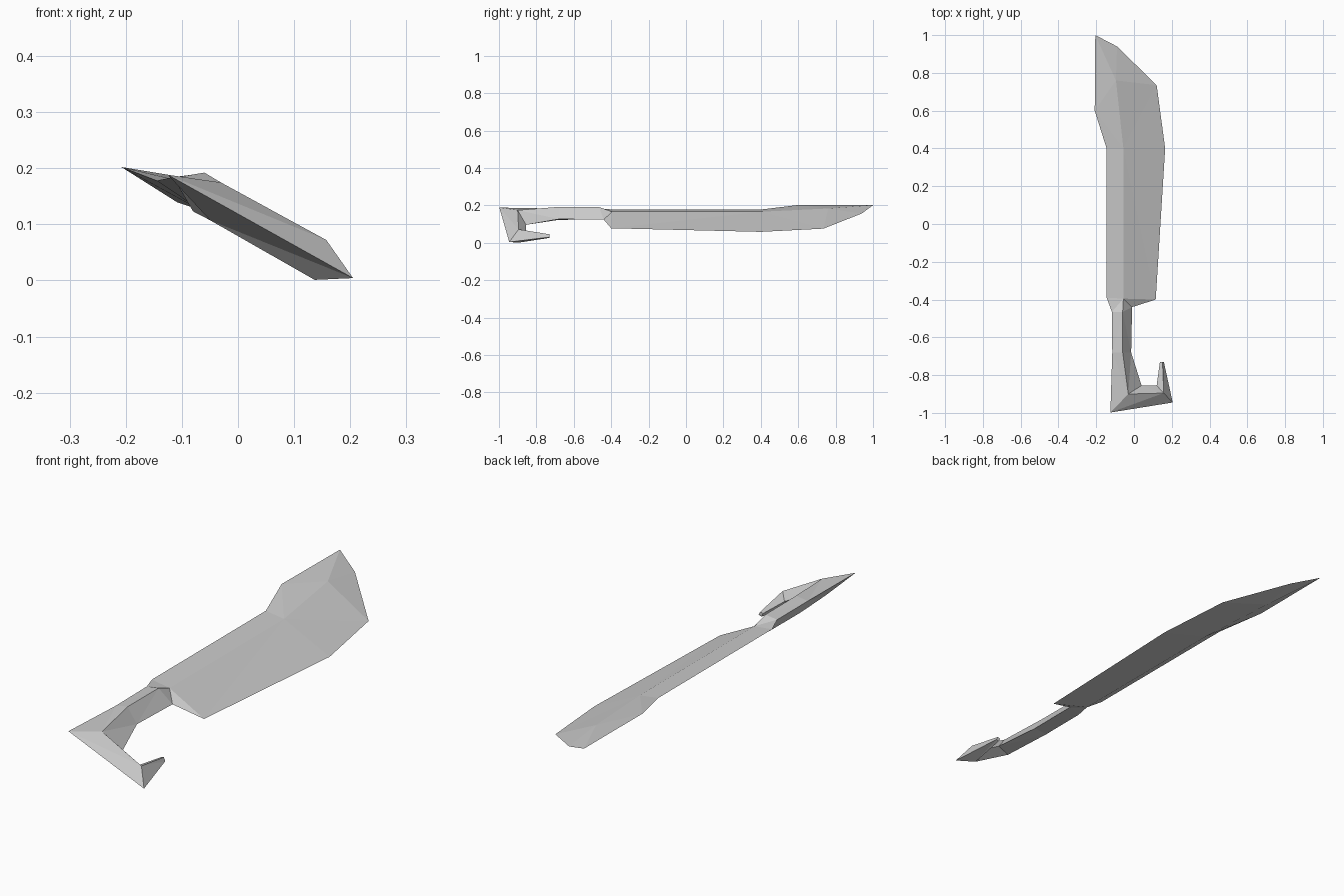
import bpy
import bmesh
from mathutils import Vector

if "Cube" in bpy.data.objects:
    bpy.data.objects.remove(bpy.data.objects["Cube"])

# The blade and the grip lie in two slightly different tilted planes
PLANES = {"grip": (0.1185, -0.558), "blade": (0.122, -0.385)}
NORMAL = Vector((0.28, 0.0, 0.96))


def on_plane(x, y, plane):
    base, slope = PLANES[plane]
    return Vector((x, y, max(base + slope * x, 0.0)))


def section(plane, outer, ridge, inner, half):
    """Diamond cross-section: outer edge, top ridge, inner edge, bottom ridge."""
    mid = on_plane(*ridge, plane)
    return [on_plane(*outer, plane), mid + NORMAL * half,
            on_plane(*inner, plane), mid - NORMAL * half]


def loft(name, sections, cap_start=False, point=None):
    bm = bmesh.new()
    rings = [[bm.verts.new(p) for p in s] for s in sections]
    for a, b in zip(rings, rings[1:]):
        for i in range(4):
            j = (i + 1) % 4
            bm.faces.new((a[i], a[j], b[j], b[i]))
    if cap_start:
        bm.faces.new(rings[0])
    if point:
        # slanted blade point: ridges fan out to the tip edge
        left, top, right, bottom = rings[-1]
        tip, shoulder = [bm.verts.new(p) for p in point]
        for ridge in (top, bottom):
            bm.faces.new((left, ridge, tip))
            bm.faces.new((ridge, shoulder, tip))
            bm.faces.new((ridge, right, shoulder))
    bmesh.ops.triangulate(bm, faces=[f for f in bm.faces if len(f.verts) > 3])
    bmesh.ops.recalc_face_normals(bm, faces=bm.faces)
    mesh = bpy.data.meshes.new(name)
    bm.to_mesh(mesh)
    bm.free()
    obj = bpy.data.objects.new(name, mesh)
    bpy.context.collection.objects.link(obj)
    return obj


# Collar where the grip meets the blade
collar = section("grip", (-0.117, -0.465), (-0.07, -0.465), (-0.01, -0.44), 0.035)

# Handle: hook tip, hook corner, pommel corner, grip
loft("handle", [
    section("grip", (0.158, -0.73), (0.148, -0.73), (0.137, -0.73), 0.010),
    section("grip", (0.205, -0.945), (0.147, -0.895), (0.12, -0.855), 0.037),
    section("grip", (-0.125, -0.998), (-0.04, -0.90), (0.04, -0.855), 0.035),
    section("grip", (-0.115, -0.68), (-0.07, -0.68), (-0.015, -0.68), 0.036),
    collar,
], cap_start=True)

# Blade: flared base, belly, widened head and slanted point
loft("blade", [
    collar,
    section("blade", (-0.145, -0.39), (-0.062, -0.395), (0.115, -0.40), 0.021),
    section("blade", (-0.145, 0.40), (-0.062, 0.40), (0.165, 0.40), 0.021),
    section("blade", (-0.208, 0.60), (-0.102, 0.76), (0.12, 0.735), 0.023),
], point=[on_plane(-0.205, 1.0, "blade"), on_plane(-0.09, 0.94, "blade")])
